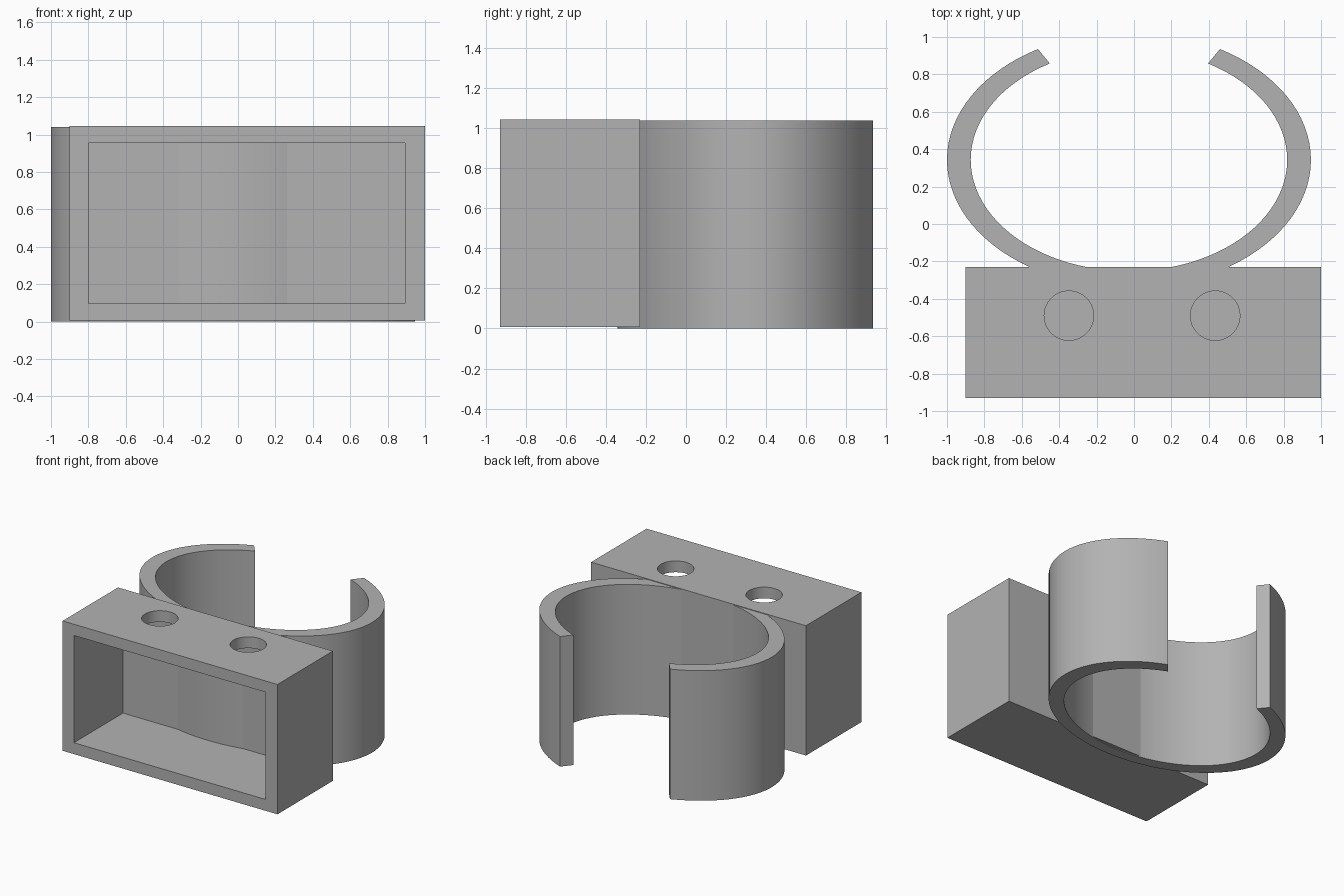
import bpy, bmesh, math

if "Cube" in bpy.data.objects:
    bpy.data.objects.remove(bpy.data.objects["Cube"])

grey = bpy.data.materials.new("plain_grey")
grey.diffuse_color = (0.45, 0.45, 0.45, 1)
grey.use_nodes = True
grey.node_tree.nodes["Principled BSDF"].inputs["Base Color"].default_value = grey.diffuse_color


def smooth(obj):
    bpy.ops.object.select_all(action='DESELECT')
    bpy.context.view_layer.objects.active = obj
    obj.select_set(True)
    bpy.ops.object.shade_smooth_by_angle(angle=math.radians(30))


def box(name, lo, hi):
    centre = [(a + b) / 2 for a, b in zip(lo, hi)]
    bpy.ops.mesh.primitive_cube_add(size=1, location=centre)
    obj = bpy.context.object
    obj.name = name
    obj.scale = [b - a for a, b in zip(lo, hi)]
    bpy.ops.object.transform_apply(location=True, rotation=False, scale=True)
    return obj


def cut(obj, cutter):
    mod = obj.modifiers.new("cut", 'BOOLEAN')
    mod.operation = 'DIFFERENCE'
    mod.solver = 'EXACT'
    mod.object = cutter
    bpy.context.view_layer.objects.active = obj
    bpy.ops.object.modifier_apply(modifier=mod.name)
    bpy.data.objects.remove(cutter)


# Mounting box, hollow and open at the front
housing = box("mounting_box", (-0.90, -0.93, 0.007), (1.0, -0.23, 1.045))
cut(housing, box("cavity_cutter", (-0.80, -1.1, 0.098), (0.893, -0.31, 0.955)))

# Two round holes through the top wall only
for x in (-0.348, 0.434):
    bpy.ops.mesh.primitive_cylinder_add(vertices=64, radius=0.132, depth=0.4,
                                        location=(x, -0.49, 1.0))
    cut(housing, bpy.context.object)
housing.data.materials.clear()
housing.data.materials.append(grey)
smooth(housing)

# Open elliptical clip ring: cross-section swept round from 120 to 420 degrees
CX, CY, HEIGHT, STEPS = -0.027, 0.343, 1.04, 80
bm = bmesh.new()
rows = []
for i in range(STEPS + 1):
    a = math.radians(120 + 300 * i / STEPS)
    c, s = math.cos(a), math.sin(a)
    rows.append([bm.verts.new((CX + rx * c, CY + ry * s, z))
                 for rx, ry, z in ((0.973, 0.684, 0), (0.973, 0.684, HEIGHT),
                                   (0.846, 0.595, HEIGHT), (0.846, 0.595, 0))])
for r, q in zip(rows, rows[1:]):
    for k in range(4):
        n = (k + 1) % 4
        bm.faces.new((r[k], q[k], q[n], r[n]))
bm.faces.new(rows[0])
bm.faces.new(rows[-1])
bmesh.ops.recalc_face_normals(bm, faces=bm.faces)
mesh = bpy.data.meshes.new("clip_ring")
bm.to_mesh(mesh)
bm.free()
ring = bpy.data.objects.new("clip_ring", mesh)
bpy.context.collection.objects.link(ring)
mesh.materials.append(grey)
smooth(ring)
